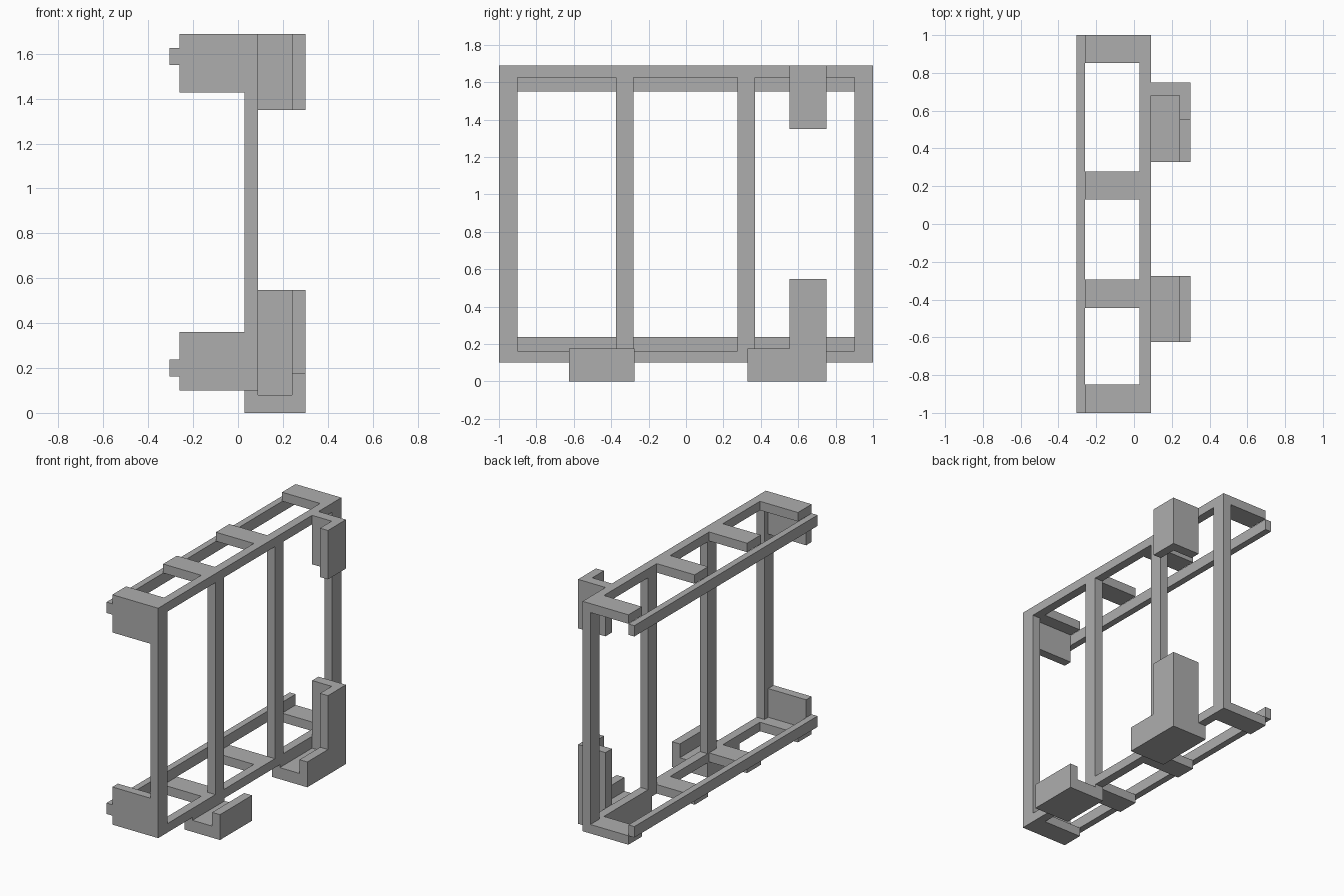
import bpy, bmesh

if "Cube" in bpy.data.objects:
    bpy.data.objects.remove(bpy.data.objects["Cube"])

steel = bpy.data.materials.new("grey_steel")
steel.diffuse_color = (0.42, 0.42, 0.42, 1)
steel.use_nodes = True
steel.node_tree.nodes["Principled BSDF"].inputs["Base Color"].default_value = steel.diffuse_color


def solid(name, boxes):
    """One clean shell around the union of boxes (x0, x1, y0, y1, z0, z1)."""
    cuts = [sorted({v for b in boxes for v in b[2 * a:2 * a + 2]}) for a in range(3)]
    size = [len(c) - 1 for c in cuts]

    def filled(cell):
        if any(not 0 <= cell[a] < size[a] for a in range(3)):
            return False
        mid = [(cuts[a][cell[a]] + cuts[a][cell[a] + 1]) / 2 for a in range(3)]
        return any(all(b[2 * a] < mid[a] < b[2 * a + 1] for a in range(3)) for b in boxes)

    bm = bmesh.new()
    for cell in ((i, j, k) for i in range(size[0]) for j in range(size[1]) for k in range(size[2])):
        if not filled(cell):
            continue
        for a in range(3):
            u, w = (a + 1) % 3, (a + 2) % 3
            for side in (0, 1):
                near = list(cell)
                near[a] += 2 * side - 1
                if filled(near):
                    continue
                ring = []
                for du, dw in ((0, 0), (1, 0), (1, 1), (0, 1)):
                    p = [0, 0, 0]
                    p[a] = cuts[a][cell[a] + side]
                    p[u] = cuts[u][cell[u] + du]
                    p[w] = cuts[w][cell[w] + dw]
                    ring.append(bm.verts.new(p))
                bm.faces.new(ring if side else ring[::-1])
    bmesh.ops.remove_doubles(bm, verts=bm.verts, dist=1e-5)
    bmesh.ops.dissolve_limit(bm, angle_limit=0.01, verts=bm.verts, edges=bm.edges)
    me = bpy.data.meshes.new(name)
    bm.to_mesh(me)
    bm.free()
    me.materials.append(steel)
    ob = bpy.data.objects.new(name, me)
    bpy.context.collection.objects.link(ob)


BACK, IN, OUT = -0.26, 0.03, 0.09      # depth of brackets and upright frame
LOW, HIGH, T = 0.10, 1.688, 0.062      # frame bottom, top and bar thickness

# Upright frame: two rails and four posts
frame = [(IN, OUT, -1, 1, LOW, LOW + T), (IN, OUT, -1, 1, HIGH - T, HIGH)]
frame += [(IN, OUT, y0, y1, LOW, HIGH)
          for y0, y1 in ((-1, -0.9), (-0.375, -0.28), (0.275, 0.37), (0.9, 1))]
# Flat brackets reaching back at the top and bottom
for y0, y1 in ((-1, -0.85), (-0.445, -0.295), (0.13, 0.277), (0.853, 1)):
    frame += [(BACK, IN, y0, y1, LOW, LOW + T), (BACK, IN, y0, y1, HIGH - T, HIGH)]
# Upright end plates on the front brackets
frame += [(BACK, IN, -1, -0.94, LOW, 0.36), (BACK, IN, -1, -0.94, 1.427, HIGH)]
solid("rack_frame", frame)

# Rear rails
for name, z in (("lower_rear_rail", LOW + T), ("upper_rear_rail", 1.55)):
    solid(name, [(-0.305, BACK, -1, 1, z, z + 0.075)])

# Front foot with a raised lip
solid("front_foot", [(IN, OUT, -0.625, -0.275, 0, LOW),
                     (OUT, 0.30, -0.625, -0.275, 0, 0.08),
                     (0.24, 0.30, -0.625, -0.275, 0, 0.175)])

# Rear foot with a lip and a tall corner
solid("rear_corner_foot", [(IN, OUT, 0.328, 0.75, 0, LOW),
                           (OUT, 0.30, 0.328, 0.75, 0, 0.08),
                           (0.24, 0.30, 0.328, 0.75, 0, 0.175),
                           (0.24, 0.30, 0.553, 0.75, 0, 0.547),
                           (OUT, 0.30, 0.68, 0.75, 0, 0.547)])

# Upper corner guard
solid("upper_corner_guard", [(0.24, 0.30, 0.553, 0.75, 1.35, HIGH),
                             (OUT, 0.30, 0.68, 0.75, 1.35, HIGH)])
